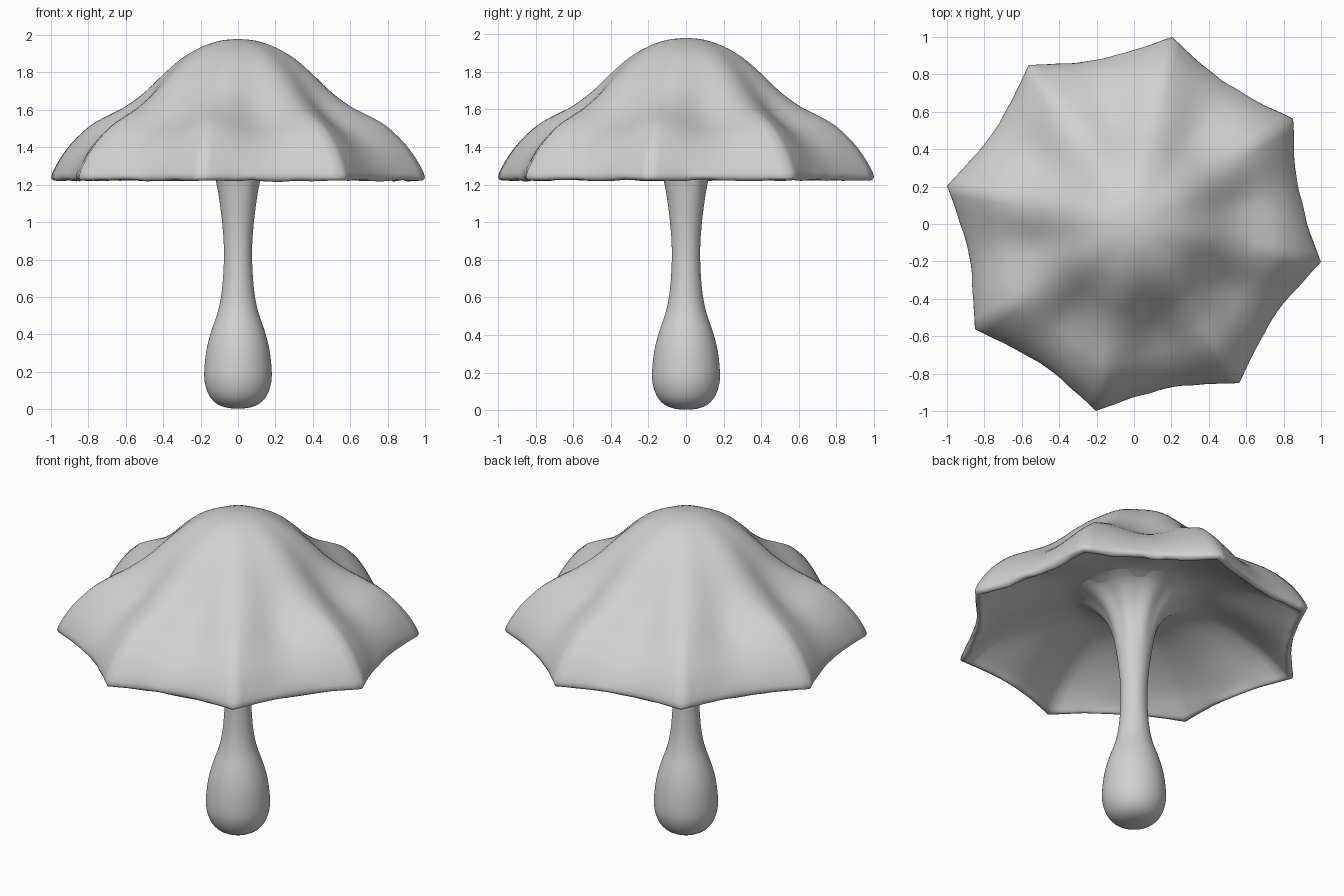
import bpy, bmesh, math, random
from mathutils import Vector

if "Cube" in bpy.data.objects:
    bpy.data.objects.remove(bpy.data.objects["Cube"])

random.seed(4)
RIBS, STEPS = 8, 16              # ribs round the cap, facets per rib
N = RIBS * STEPS
TURN = math.radians(-11.5)       # angle of the first rib

grey = bpy.data.materials.new("plain_grey")
grey.diffuse_color = (0.64, 0.64, 0.64, 1)
grey.use_nodes = True
grey.node_tree.nodes["Principled BSDF"].inputs["Base Color"].default_value = grey.diffuse_color


def smooth_path(pts, sub=3):
    """Catmull-Rom curve through (radius, height) points."""
    p = [Vector(q) for q in pts]
    p = [2 * p[0] - p[1]] + p + [2 * p[-1] - p[-2]]
    out = []
    for i in range(1, len(p) - 2):
        a, b, c, d = p[i - 1:i + 3]
        for k in range(sub):
            t = k / sub
            out.append(0.5 * (2 * b + (c - a) * t + (2 * a - 5 * b + 4 * c - d) * t * t
                              + (3 * b - a - 3 * c + d) * t ** 3))
    return out + [p[-2]]


def lathe(name, count, point):
    """Skin rings of N points, where point(ring, step) gives (radius, height)."""
    bm = bmesh.new()
    rings = []
    for i in range(count):
        ring = []
        for j in range(N):
            r, z = point(i, j)
            a = TURN + math.tau * j / N
            ring.append(bm.verts.new((r * math.cos(a), r * math.sin(a), z)))
        rings.append(ring)
    for lo, hi in zip(rings, rings[1:]):
        for j in range(N):
            k = (j + 1) % N
            bm.faces.new((lo[j], lo[k], hi[k], hi[j]))
    bmesh.ops.remove_doubles(bm, verts=bm.verts, dist=1e-5)
    bmesh.ops.recalc_face_normals(bm, faces=bm.faces)
    me = bpy.data.meshes.new(name)
    bm.to_mesh(me)
    bm.free()
    me.materials.append(grey)
    ob = bpy.data.objects.new(name, me)
    bpy.context.collection.objects.link(ob)
    bpy.context.view_layer.objects.active = ob
    ob.select_set(True)
    bpy.ops.object.shade_smooth()
    ob.select_set(False)
    return ob


# Cap: section along a rib and along a hollow, over the top and back underneath
rib = smooth_path([(0, 1.98), (.1, 1.969), (.2, 1.935), (.3, 1.878), (.4, 1.795), (.5, 1.7),
                   (.61, 1.62), (.71, 1.57), (.81, 1.513), (.91, 1.42), (.98, 1.325),
                   (1.02, 1.24), (.985, 1.222), (.94, 1.255), (.85, 1.325), (.7, 1.4),
                   (.52, 1.46), (.36, 1.48), (.26, 1.455)])
hollow = smooth_path([(0, 1.98), (.1, 1.969), (.199, 1.933), (.296, 1.873), (.39, 1.782),
                      (.476, 1.68), (.56, 1.59), (.645, 1.522), (.73, 1.465), (.81, 1.395),
                      (.87, 1.315), (.9, 1.245), (.875, 1.222), (.84, 1.255), (.77, 1.31),
                      (.65, 1.385), (.5, 1.45), (.36, 1.48), (.26, 1.455)])
RIM = 35                          # ring index near the lip
ragged = [random.uniform(-1, 1) for _ in range(N)]


def cap_point(i, j):
    u = abs((j / STEPS + 0.5) % 1 - 0.5) * 2           # 0 on a rib, 1 in a hollow
    soft = 0.5 + 0.5 * math.cos(math.pi * u)
    sharp = (1 - u) ** 2.2
    # ribs turn from soft folds into pointed tips toward the rim
    s = max(0, 1 - abs(i - RIM) / 17) ** 0.8
    w = soft + (sharp - soft) * s
    p = hollow[i].lerp(rib[i], w)
    near = max(0, 1 - abs(i - RIM) / 4)                # slightly ragged lip
    n = (ragged[j] + ragged[(j + 1) % N]) / 2 * near * (1 - sharp)
    return p.x + 0.012 * n, p.y + 0.01 * n


lathe("cap", len(rib), cap_point)

# Stem: bulb foot, thin waist, trumpet flare running into the cap
stem = smooth_path([(0, .003), (.06, .008), (.115, .03), (.155, .075), (.177, .14), (.18, .21),
                    (.168, .32), (.142, .42), (.108, .52), (.088, .62), (.077, .75),
                    (.076, .88), (.085, 1.0), (.1, 1.12), (.12, 1.23), (.15, 1.325),
                    (.2, 1.4), (.26, 1.45), (.32, 1.475)])


def stem_point(i, j):
    p = stem[i]
    flute = 0.03 * min(1, max(0, (p.y - 1.1) / 0.3))
    return max(0, p.x * (1 + flute * math.cos(math.tau * j / STEPS))), max(0, p.y)


lathe("stem", len(stem), stem_point)
